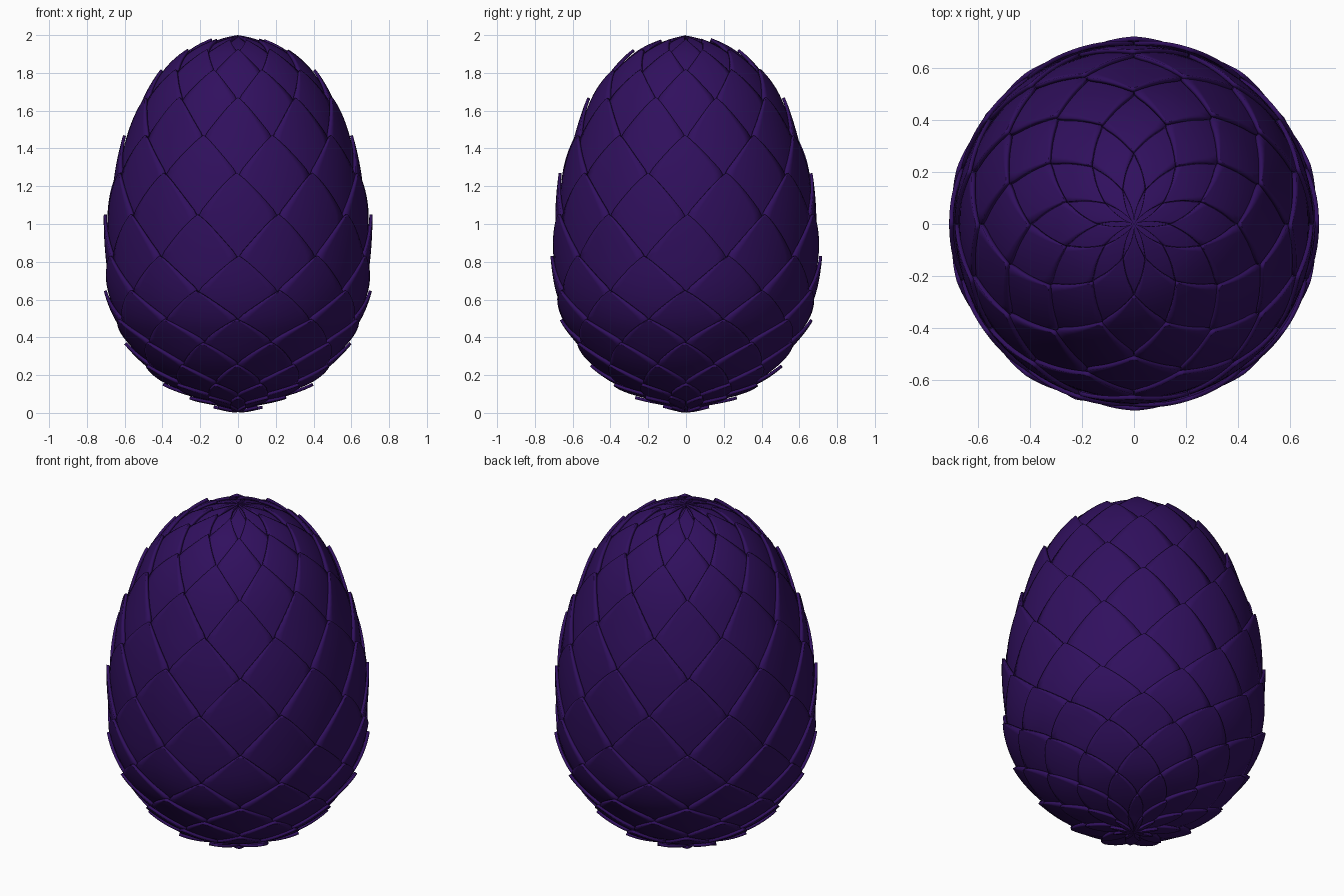
import bpy, bmesh, math, random
from mathutils import Vector

random.seed(4)
cube = bpy.data.objects.get("Cube")
if cube:
    bpy.data.objects.remove(cube, do_unlink=True)

purple = bpy.data.materials.new("deep_purple")
purple.use_nodes = True
colour = (0.03, 0.005, 0.112, 1)
purple.diffuse_color = colour
purple.node_tree.nodes["Principled BSDF"].inputs["Base Color"].default_value = colour

# Egg outline (radius, height): one point per row of scale tips
OUTLINE = [(0, -.012), (.13, .025), (.27, .075), (.40, .145), (.51, .245),
           (.60, .365), (.668, .49), (.708, .645), (.718, .83), (.708, 1.05),
           (.67, 1.27), (.607, 1.47), (.52, 1.67), (.41, 1.82), (.28, 1.925),
           (.14, 1.98), (0, 1.998)]
TOP = len(OUTLINE) - 1
COUNT = 10                       # scales per row
HALF = math.pi / COUNT
SLOPE = 0.018                    # how far a scale sinks per row below its tip
REACH = 2.3                      # length of a scale in rows


def knot(i):
    """Outline point, mirrored across the axis past either end."""
    if i < 0 or i > TOP:
        r, z = OUTLINE[-i if i < 0 else 2 * TOP - i]
        return Vector((-r, z))
    return Vector(OUTLINE[i])


def outline(t):
    """Smooth curve through the outline points."""
    i = min(int(t), TOP - 1)
    f = t - i
    a, b, c, d = (knot(i + n) for n in (-1, 0, 1, 2))
    return b + 0.5 * f * (c - a + f * (2 * a - 5 * b + 4 * c - d + f * (3 * (b - c) + d - a)))


def surface(t, angle, depth):
    """Point on the egg, sunk inwards by depth."""
    e = 0.01
    tangent = (outline(min(t + e, TOP)) - outline(max(t - e, 0))).normalized()
    p = outline(t) - depth * Vector((tangent.y, -tangent.x))
    r = max(p.x, 0)
    return Vector((r * math.cos(angle), r * math.sin(angle), p.y))


def finish(bm, name):
    mesh = bpy.data.meshes.new(name)
    bm.to_mesh(mesh)
    bm.free()
    obj = bpy.data.objects.new(name, mesh)
    bpy.context.collection.objects.link(obj)
    mesh.materials.append(purple)
    bpy.ops.object.select_all(action='DESELECT')
    obj.select_set(True)
    bpy.context.view_layer.objects.active = obj
    bpy.ops.object.shade_smooth_by_angle(angle=math.radians(35))
    return obj


def add_scale(bm, row, angle):
    """Pointed leaf-shaped plate lying on the egg with its tip upwards."""
    columns, steps = 8, 14
    length = min(REACH, row)
    lean = random.uniform(-.04, .04) * HALF
    lift = random.uniform(-.004, .004)
    rings = []
    for j in range(steps):
        d = length * (1 - j / steps) ** 1.4
        width = HALF * 0.99 * min(1, d ** 0.85)
        tilt = lean * max(0, 1 - d)
        depth = SLOPE * d + lift * max(0, 1 - d / 2)
        rings.append([bm.verts.new(surface(row - d, angle + tilt + width * (2 * i / columns - 1), depth))
                      for i in range(columns + 1)])
    for low, high in zip(rings, rings[1:]):
        for i in range(columns):
            bm.faces.new((low[i], low[i + 1], high[i + 1], high[i]))
    tip = bm.verts.new(surface(row, angle + lean, lift))
    for i in range(columns):
        bm.faces.new((rings[-1][i], rings[-1][i + 1], tip))


# Rows of overlapping scales, every other row turned by half a scale
for row in range(1, TOP + 1):
    bm = bmesh.new()
    for n in range(COUNT):
        add_scale(bm, row, (2 * n + (row + 1) % 2) * HALF)
    bmesh.ops.dissolve_degenerate(bm, dist=1e-5, edges=bm.edges[:])
    scales = finish(bm, f"scale_row_{row}")
    plate = scales.modifiers.new("thickness", 'SOLIDIFY')
    plate.thickness = 0.016
    plate.offset = -1

# Closed egg body beneath the scales
bm = bmesh.new()
SIDES, LEVELS = 40, 48
rings = [[bm.verts.new(surface(TOP * j / LEVELS, 2 * math.pi * i / SIDES, 0.045)) for i in range(SIDES)]
         for j in range(LEVELS + 1)]
for low, high in zip(rings, rings[1:]):
    for i in range(SIDES):
        k = (i + 1) % SIDES
        bm.faces.new((low[i], low[k], high[k], high[i]))
bmesh.ops.remove_doubles(bm, verts=bm.verts[:], dist=1e-4)
finish(bm, "egg_body")
